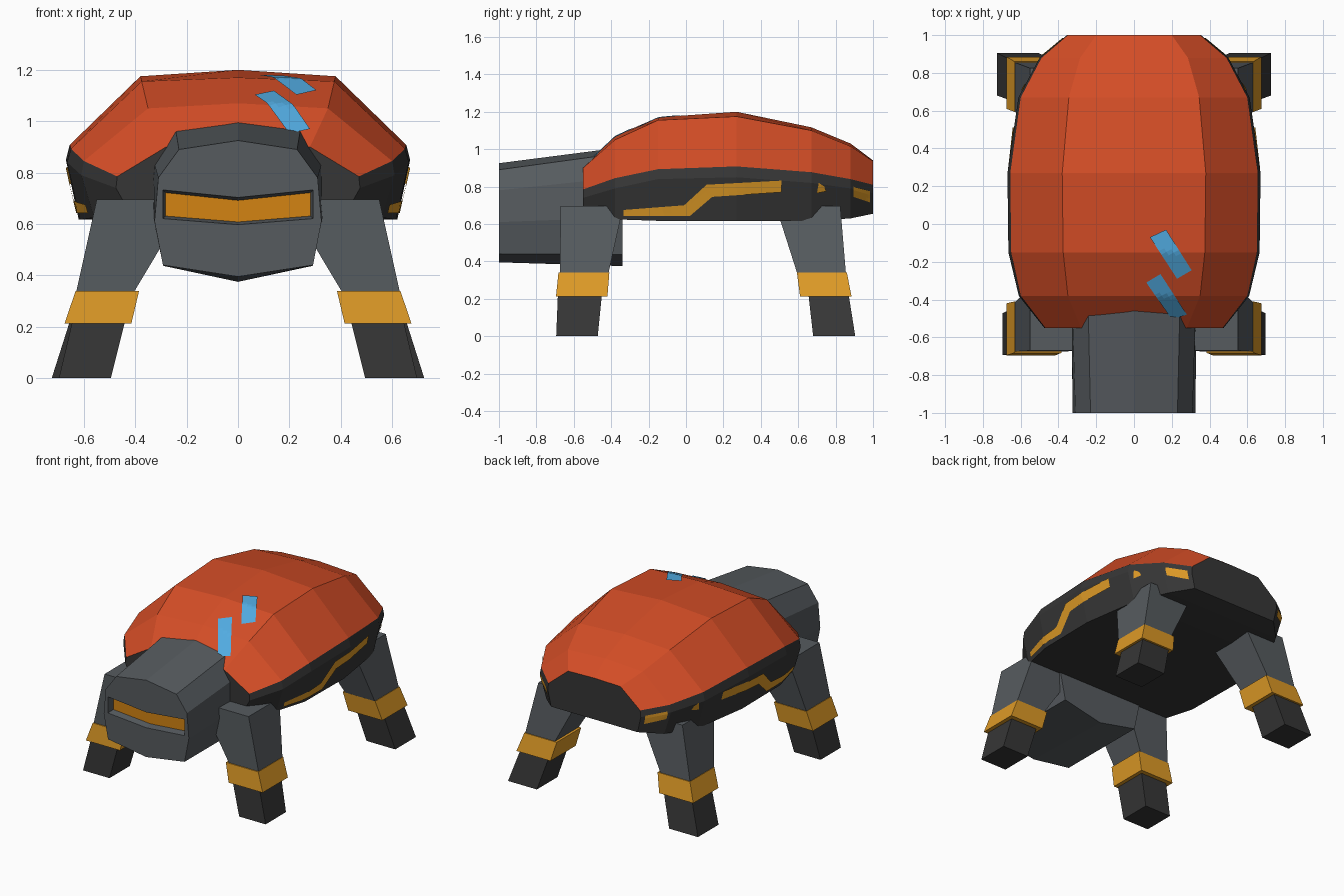
import bpy, bmesh
from mathutils import Vector
from mathutils.bvhtree import BVHTree

if "Cube" in bpy.data.objects:
    bpy.data.objects.remove(bpy.data.objects["Cube"])


def material(name, rgb):
    m = bpy.data.materials.new(name)
    lin = [((c / 255 + 0.055) / 1.055) ** 2.4 for c in rgb]
    m.diffuse_color = (*lin, 1)
    m.use_nodes = True
    m.node_tree.nodes["Principled BSDF"].inputs["Base Color"].default_value = m.diffuse_color
    return m


ORANGE = material("shell orange", (212, 77, 38))
DARK = material("dark trim", (54, 54, 54))
GREY = material("body grey", (86, 91, 95))
AMBER = material("amber trim", (222, 154, 38))
EYE = material("visor orange", (212, 132, 18))
BLUE = material("marking blue", (82, 172, 226))


def finish(bm, name, mats):
    bmesh.ops.recalc_face_normals(bm, faces=bm.faces[:])
    me = bpy.data.meshes.new(name)
    bm.to_mesh(me)
    bm.free()
    for m in mats:
        me.materials.append(m)
    ob = bpy.data.objects.new(name, me)
    bpy.context.collection.objects.link(ob)
    return ob


def loft(name, rings, mats, rule=lambda i: 0, cap_mat=0):
    """Skin closed rings of equal length; rule gives the material per side index."""
    bm = bmesh.new()
    vs = [[bm.verts.new(p) for p in r] for r in rings]
    n = len(rings[0])
    for a, b in zip(vs, vs[1:]):
        for i in range(n):
            j = (i + 1) % n
            bm.faces.new((a[i], a[j], b[j], b[i])).material_index = rule(i)
    for r in (vs[0], vs[-1]):
        bm.faces.new(r).material_index = cap_mat
    return finish(bm, name, mats)


def mirrored_ring(y, half):
    """Half profile (x, z) from top centre down, mirrored into a full ring."""
    left = [(-x, y, z) for x, z in reversed(half) if x > 0]
    return [(x, y, z) for x, z in half] + left


# Shell: centre, ridge, orange edge, dark rim, belly at each station
stations = [
    (-0.55, [(0, .91), (.28, .90), (.47, .785), (.475, .74), (.43, .66)]),
    (-0.38, [(0, 1.07), (.35, 1.05), (.60, .845), (.61, .79), (.56, .625)]),
    (-0.15, [(0, 1.17), (.375, 1.155), (.65, .893), (.665, .84), (.615, .617)]),
    (0.27, [(0, 1.20), (.38, 1.175), (.655, .908), (.67, .85), (.62, .617)]),
    (0.67, [(0, 1.117), (.345, 1.10), (.60, .877), (.612, .82), (.56, .617)]),
    (0.88, [(0, 1.03), (.285, 1.015), (.49, .84), (.50, .79), (.45, .63)]),
    (1.00, [(0, .94), (.20, .935), (.35, .81), (.355, .765), (.33, .655)]),
]
shell = loft("shell_body", [mirrored_ring(y, h) for y, h in stations],
             [ORANGE, DARK], lambda i: 0 if i in (0, 1, 7, 8) else 1, 1)

# Head: closed loft with a recessed visor slot
head_front = [(0, .925), (.23, .89), (.31, .78), (.325, .61), (.292, .44), (0, .395)]
head_back = [(0, 1.01), (.245, .98), (.33, .85), (.332, .635), (.29, .437), (0, .375)]


def head_ring(y, half):
    left = [(-x, y, z) for x, z in reversed(half) if x > 0]
    return [(x, y, z) for x, z in half] + left


head = loft("head", [head_ring(-1, head_front), head_ring(-.34, head_back)], [GREY])


def slot(y, w, top, mid_top, bot, mid_bot):
    return [(-w, y, top), (0, y, mid_top), (w, y, top),
            (w, y, bot), (0, y, mid_bot), (-w, y, bot)]


cutter = loft("visor_cutter", [slot(-1.02, .297, .737, .708, .617, .593),
                               slot(-.95, .282, .722, .692, .631, .608)], [GREY])
cutter.hide_render = True
cutter.hide_viewport = True
cut = head.modifiers.new("visor slot", 'BOOLEAN')
cut.operation = 'DIFFERENCE'
cut.solver = 'EXACT'
cut.object = cutter
loft("visor", [slot(-.956, .282, .722, .692, .631, .608),
               slot(-.948, .282, .722, .692, .631, .608)], [EYE])


# Legs: stacked tapered blocks given as (x0, x1, y0, y1, z) for top and bottom
def block(name, top, bottom, mat, side):
    def ring(r):
        x0, x1, y0, y1, z = r
        return [(side * x, y, z) for x, y in ((x0, y0), (x1, y0), (x1, y1), (x0, y1))]
    loft(name, [ring(top), ring(bottom)], [mat])


legs = {
    "front": [((.19, .55, -.67, -.335, .695), (.405, .63, -.675, -.415, .335)),
              ((.385, .632, -.682, -.41, .34), (.415, .675, -.695, -.42, .213)),
              ((.44, .645, -.685, -.45, .22), (.495, .697, -.694, -.472, 0))],
    "rear": [((.22, .55, .48, .825, .695), (.405, .63, .595, .855, .335)),
             ((.385, .632, .593, .86, .34), (.415, .675, .61, .885, .213)),
             ((.44, .655, .655, .87, .22), (.505, .725, .68, .905, 0))],
}
for end, parts in legs.items():
    for side, label in ((1, "right"), (-1, "left")):
        for (top, bottom), part, mat in zip(parts, ("leg", "leg_band", "foot"),
                                            (GREY, AMBER, DARK)):
            block(f"{end}_{label}_{part}", top, bottom, mat, side)

# Painted markings: thin quads draped on the shell by ray casting
tree = BVHTree.FromPolygons([v.co for v in shell.data.vertices],
                            [p.vertices[:] for p in shell.data.polygons])


def drape(name, quads, mat, origin, direction, n=8):
    """Each quad is four 2D corners; origin maps a 2D point to a ray start."""
    bm = bmesh.new()
    for quad in quads:
        a, b, c, d = (Vector(p) for p in quad)
        grid = []
        for i in range(n + 1):
            row = []
            for j in range(4):
                p = a.lerp(b, i / n).lerp(d.lerp(c, i / n), j / 3)
                hit = tree.ray_cast(Vector(origin(p)), Vector(direction))[0]
                row.append(bm.verts.new(hit - Vector(direction) * 0.007))
            grid.append(row)
        for r, s in zip(grid, grid[1:]):
            for j in range(3):
                bm.faces.new((r[j], s[j], s[j + 1], r[j + 1]))
    ob = finish(bm, name, [mat])
    # make every face point away from the shell
    if ob.data.polygons[0].normal.dot(Vector(direction)) > 0:
        ob.data.flip_normals()


drape("blue_markings", [[(.228, -.29), (.085, -.07), (.17, -.03), (.305, -.245)],
                        [(.20, -.505), (.065, -.31), (.14, -.265), (.28, -.48)]],
      BLUE, lambda p: (p.x, p.y, 3), (0, 0, -1), 12)

side_quads = [
    [(-.335, .642), (.02, .642), (-.01, .70), (-.335, .675)],
    [(.02, .642), (.14, .745), (.11, .81), (-.01, .70)],
    [(.14, .745), (.51, .77), (.51, .832), (.11, .81)],
    [(.70, .765), (.75, .775), (.74, .80), (.71, .82)],
    [(.895, .745), (.985, .715), (.985, .775), (.895, .80)],
]
for s, label in ((1, "right"), (-1, "left")):
    drape(f"{label}_side_stripe", side_quads, AMBER,
          lambda p: (s * 3, p.x, p.y), (-s, 0, 0))
